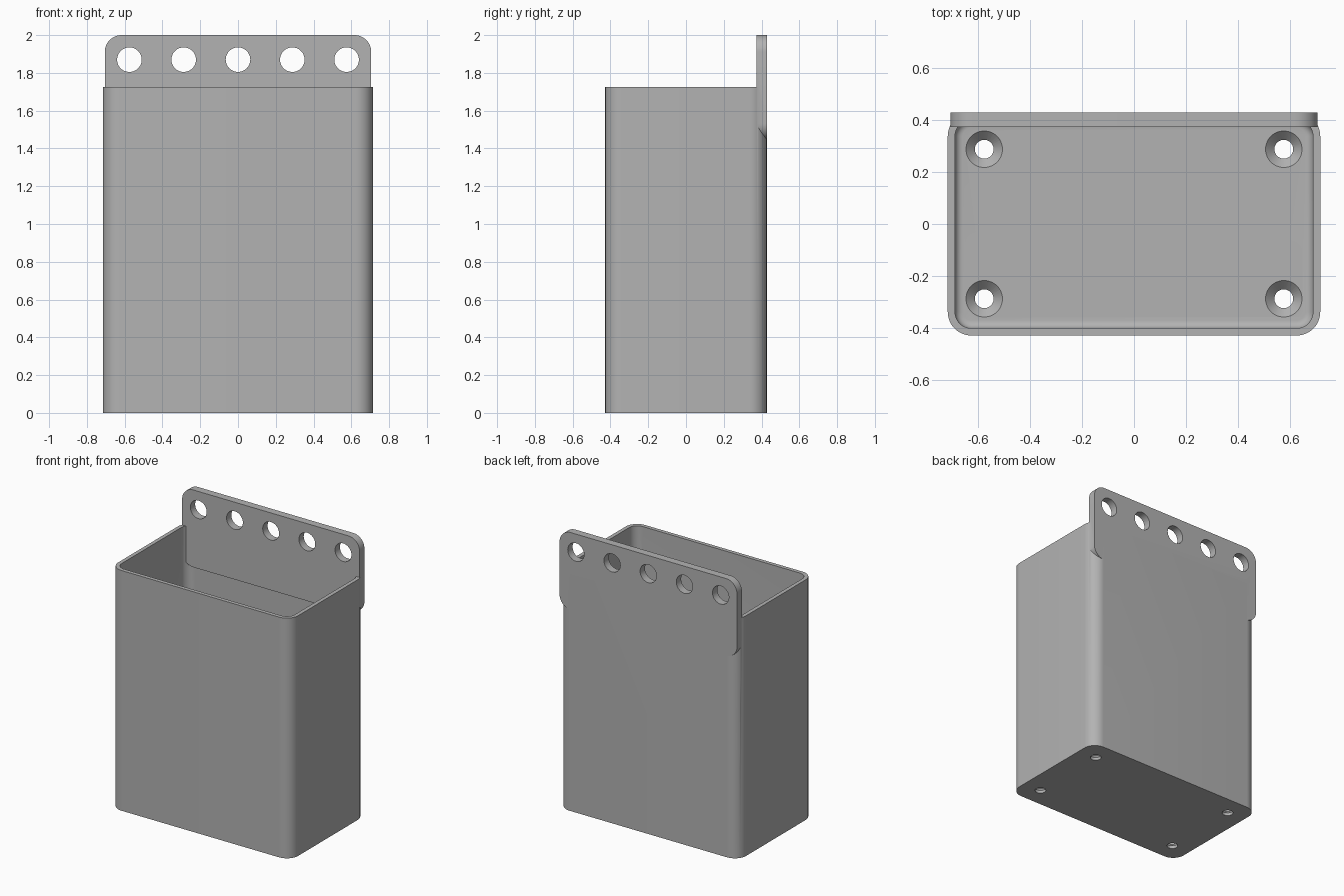
import bpy, bmesh, math
from mathutils import Matrix, Vector

old = bpy.data.objects.get("Cube")
if old:
    bpy.data.objects.remove(old, do_unlink=True)

# Main dimensions
HALF_X, HALF_Y, RIM = 0.715, 0.428, 1.725
WALL, FLOOR, RADIUS = 0.028, 0.055, 0.09

grey = bpy.data.materials.new("plain grey")
grey.use_nodes = True
colour = (0.45, 0.45, 0.45, 1)
grey.diffuse_color = colour
grey.node_tree.nodes["Principled BSDF"].inputs["Base Color"].default_value = colour


def make_object(name, bm):
    bmesh.ops.recalc_face_normals(bm, faces=bm.faces)
    mesh = bpy.data.meshes.new(name)
    bm.to_mesh(mesh)
    bm.free()
    mesh.materials.append(grey)
    obj = bpy.data.objects.new(name, mesh)
    bpy.context.collection.objects.link(obj)
    return obj


def rounded_block(name, hx, hy, z0, z1, radius, bottom_fillet=0, matrix=Matrix()):
    """Rounded rectangle extruded along z, optionally filleted at the bottom."""
    bm = bmesh.new()
    verts = []
    for quarter, (sx, sy) in enumerate([(1, 1), (-1, 1), (-1, -1), (1, -1)]):
        for step in range(13):
            a = math.pi / 2 * (quarter + step / 12)
            verts.append(bm.verts.new((sx * (hx - radius) + radius * math.cos(a),
                                       sy * (hy - radius) + radius * math.sin(a), z0)))
    base = bm.faces.new(verts)
    top = bmesh.ops.extrude_face_region(bm, geom=[base], use_keep_orig=True)
    moved = [g for g in top["geom"] if isinstance(g, bmesh.types.BMVert)]
    bmesh.ops.translate(bm, verts=moved, vec=(0, 0, z1 - z0))
    bmesh.ops.recalc_face_normals(bm, faces=bm.faces)
    if bottom_fillet:
        edges = [e for e in bm.edges if all(abs(v.co.z - z0) < 1e-5 for v in e.verts)]
        bmesh.ops.bevel(bm, geom=edges, offset=bottom_fillet, segments=6,
                        profile=0.5, affect='EDGES')
    bmesh.ops.transform(bm, matrix=matrix, verts=bm.verts)
    return make_object(name, bm)


def round_cutter(name, r1, r2, depth, centre, rotation=Matrix()):
    bm = bmesh.new()
    bmesh.ops.create_cone(bm, cap_ends=True, segments=48, radius1=r1, radius2=r2,
                          depth=depth, matrix=Matrix.Translation(Vector(centre)) @ rotation)
    return make_object(name, bm)


def combine(target, other, operation):
    mod = target.modifiers.new(other.name, 'BOOLEAN')
    mod.operation, mod.solver, mod.object = operation, 'EXACT', other
    bpy.context.view_layer.objects.active = target
    bpy.ops.object.modifier_apply(modifier=mod.name)
    bpy.data.objects.remove(other, do_unlink=True)


# Open box with a filleted floor
box = rounded_block("hanging_box", HALF_X, HALF_Y, 0, RIM, RADIUS)
cavity = rounded_block("cavity_cutter", HALF_X - WALL, HALF_Y - WALL, FLOOR, RIM + 0.1,
                       RADIUS - WALL, bottom_fillet=0.03)
combine(box, cavity, 'DIFFERENCE')

# Hanging plate, stood upright against the back
PLATE_BOTTOM, PLATE_THICK = 1.445, 0.055
stand = (Matrix.Translation((0, HALF_Y, (2 + PLATE_BOTTOM) / 2))
         @ Matrix.Rotation(math.pi / 2, 4, 'X'))
plate = rounded_block("hanging_plate", 0.705, (2 - PLATE_BOTTOM) / 2, 0, PLATE_THICK,
                      0.088, matrix=stand)
combine(box, plate, 'UNION')

# Row of hanging holes
for i in range(-2, 3):
    hole = round_cutter("hanging_hole_cutter", 0.065, 0.065, 0.3, (i * 0.2875, 0.4, 1.87),
                        Matrix.Rotation(math.pi / 2, 4, 'X'))
    combine(box, hole, 'DIFFERENCE')

# Countersunk screw holes in the floor
for x in (-0.575, 0.575):
    for y in (-0.287, 0.287):
        combine(box, round_cutter("screw_hole_cutter", 0.036, 0.036, 0.3, (x, y, 0)),
                'DIFFERENCE')
        combine(box, round_cutter("countersink_cutter", 0.034, 0.072, 0.038,
                                  (x, y, FLOOR - 0.017)), 'DIFFERENCE')

# Smooth the rounded corners, keep the edges crisp
bpy.ops.object.select_all(action='DESELECT')
box.select_set(True)
bpy.context.view_layer.objects.active = box
bpy.ops.object.shade_smooth_by_angle(angle=math.radians(30))
